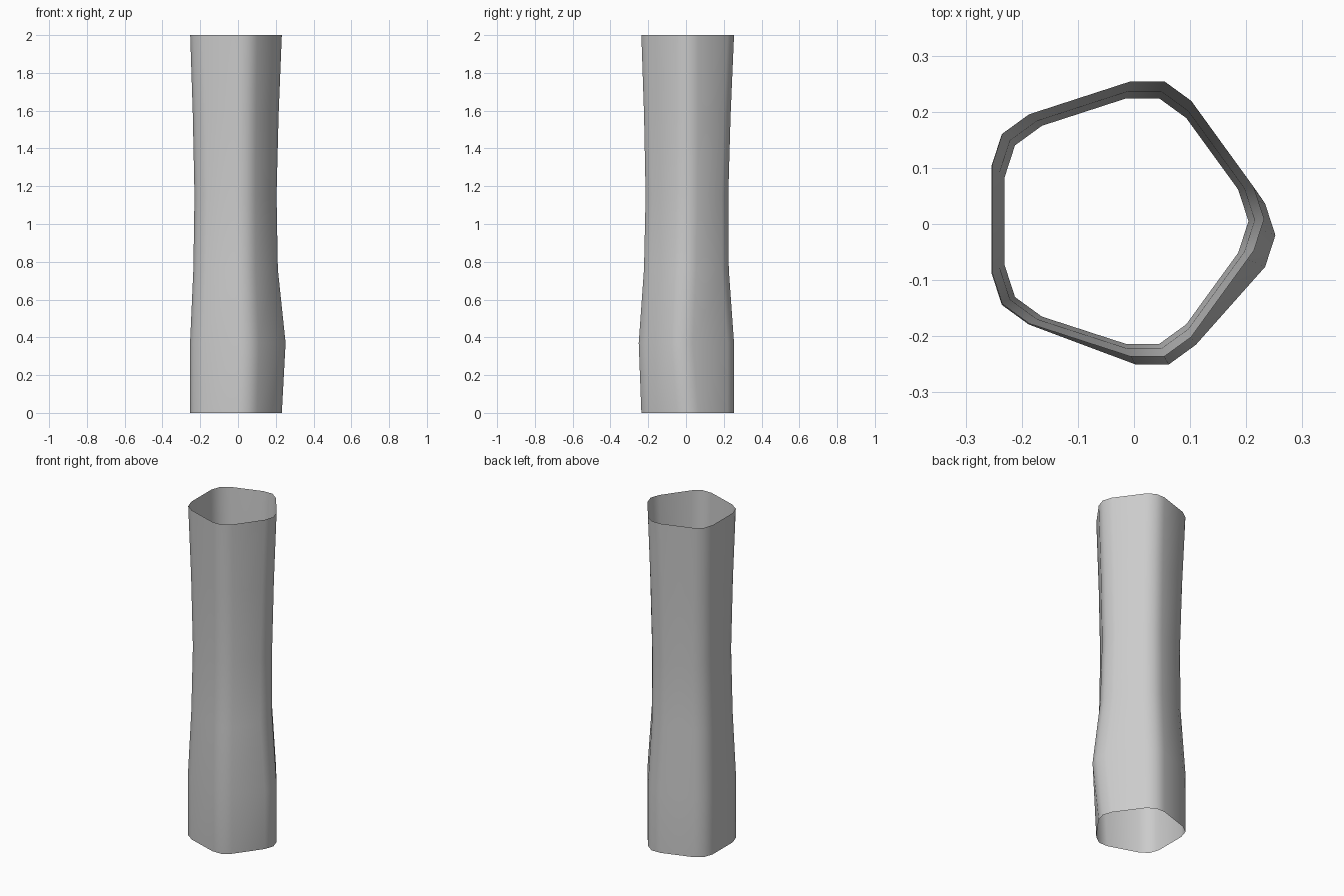
import bpy, bmesh
from math import cos, sin, radians

if "Cube" in bpy.data.objects:
    bpy.data.objects.remove(bpy.data.objects["Cube"])

FILLET = 0.096  # corner rounding radius, constant along the tube

# z, corner radius, centre x, centre y, {corner: (dx, dy)} local bulge
RINGS = [
    (0.00, 0.258, -0.026, 0.009, {}),
    (0.37, 0.259, -0.026, 0.008, {0: (0.019, -0.028), 4: (0.008, -0.012)}),
    (0.76, 0.236, -0.027, 0.002, {0: (0.002, -0.005)}),
    (1.15, 0.230, -0.026, 0.005, {}),
    (1.58, 0.241, -0.026, 0.007, {}),
    (2.00, 0.258, -0.026, 0.009, {}),
]


def ring_points(radius, cx, cy, bulge):
    """Pentagon with each corner rounded by three points."""
    points = []
    for k in range(5):
        dx, dy = bulge.get(k, (0, 0))
        a = radians(72 * k)
        for turn in (-36, 0, 36):
            b = a + radians(turn)
            points.append((cx + dx + (radius - FILLET) * cos(a) + FILLET * cos(b),
                           cy + dy + (radius - FILLET) * sin(a) + FILLET * sin(b)))
    return points


# Open tube lofted through the rings
bm = bmesh.new()
loops = [[bm.verts.new((x, y, z)) for x, y in ring_points(r, cx, cy, bulge)]
         for z, r, cx, cy, bulge in RINGS]
for low, high in zip(loops, loops[1:]):
    n = len(low)
    for i in range(n):
        j = (i + 1) % n
        bm.faces.new((low[i], low[j], high[j], high[i]))
for face in bm.faces:
    face.smooth = True
mesh = bpy.data.meshes.new("pentagonal_tube")
bm.to_mesh(mesh)
bm.free()
tube = bpy.data.objects.new("pentagonal_tube", mesh)
bpy.context.collection.objects.link(tube)
